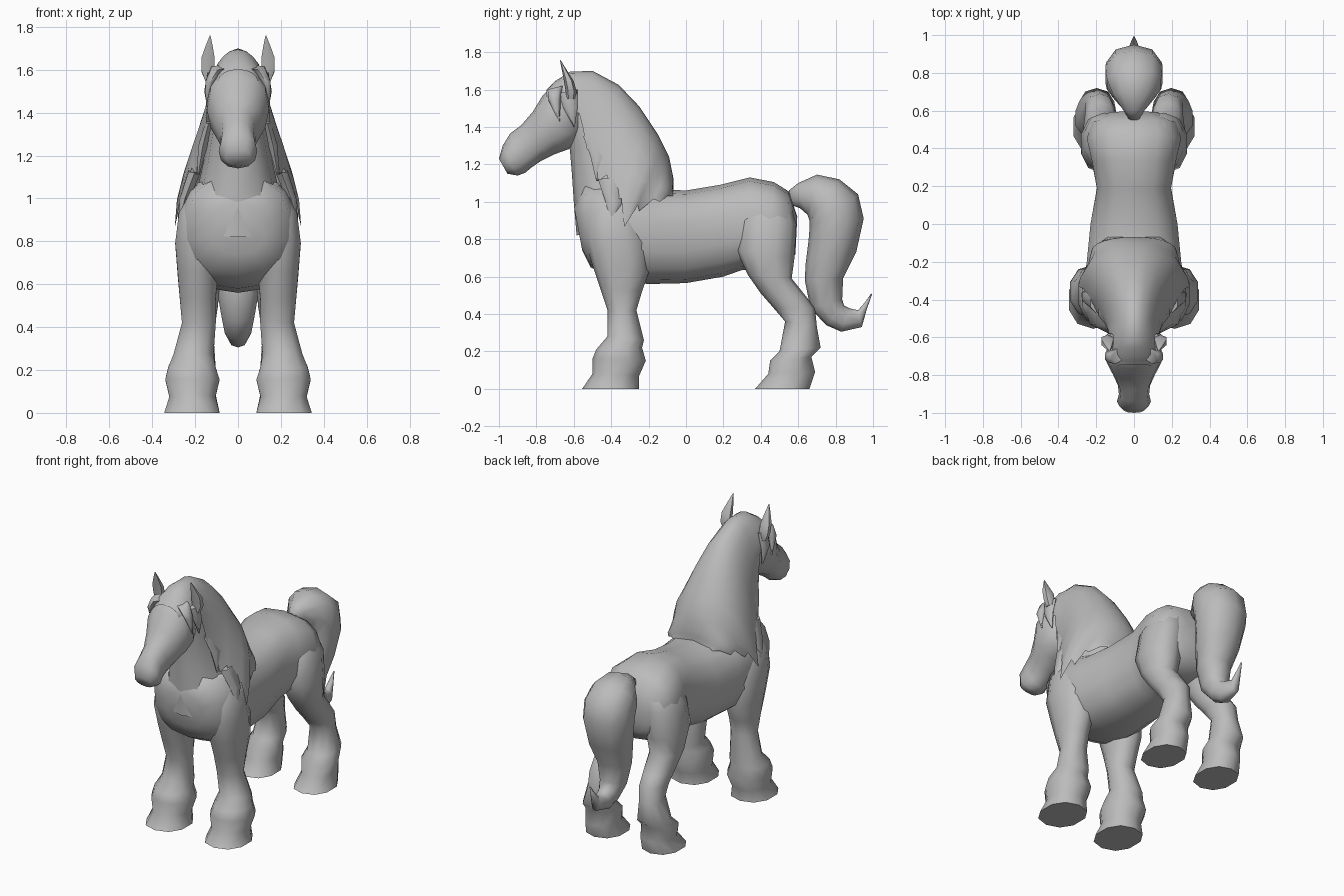
import bpy, math
from mathutils import Vector

coat = bpy.data.materials.new("grey_coat")
coat.diffuse_color = (0.5, 0.5, 0.5, 1)


def finish(name, verts, faces, angle=70):
    me = bpy.data.meshes.new(name)
    me.from_pydata(verts, [], faces)
    me.materials.append(coat)
    ob = bpy.data.objects.new(name, me)
    bpy.context.collection.objects.link(ob)
    bpy.ops.object.select_all(action='DESELECT')
    ob.select_set(True)
    bpy.context.view_layer.objects.active = ob
    bpy.ops.object.mode_set(mode='EDIT')
    bpy.ops.mesh.select_all(action='SELECT')
    bpy.ops.mesh.normals_make_consistent(inside=False)
    bpy.ops.object.mode_set(mode='OBJECT')
    bpy.ops.object.shade_smooth_by_angle(angle=math.radians(angle))
    return ob


def loft(name, rows, n=12, side=1, angle=70, power=0.9):
    """Each row: side-profile points (y0, z0) and (y1, z1), then inner and outer x."""
    verts, faces = [], []
    for y0, z0, y1, z1, xa, xb in rows:
        for k in range(n):
            a = 2 * math.pi * k / n
            c, s = math.cos(a), math.sin(a)
            c = math.copysign(abs(c) ** power, c)
            s = math.copysign(abs(s) ** power, s)
            t = (1 - c) / 2
            x = (xa + xb) / 2 + (xb - xa) / 2 * s
            verts.append((side * x, y0 + (y1 - y0) * t, z0 + (z1 - z0) * t))
    for r in range(len(rows) - 1):
        for k in range(n):
            j = (k + 1) % n
            faces.append((r * n + k, r * n + j, (r + 1) * n + j, (r + 1) * n + k))
    faces.append(tuple(range(n)))
    faces.append(tuple((len(rows) - 1) * n + k for k in range(n)))
    return finish(name, verts, faces, angle)


def centred(name, rows, **kw):
    return loft(name, [(a, b, c, d, -w, w) for a, b, c, d, w in rows], **kw)


# Barrel, chest and rump
centred("torso", [
    (-.555, .74, -.60, .98, .13), (-.51, .65, -.54, 1.10, .24), (-.38, .58, -.38, 1.12, .285),
    (-.2, .56, -.2, 1.07, .255), (0, .565, 0, 1.06, .235), (.2, .60, .18, 1.09, .20),
    (.3, .635, .34, 1.13, .225), (.42, .64, .47, 1.105, .255), (.53, .65, .55, 1.055, .225),
    (.585, .72, .595, .92, .13)], n=14, power=.8)

# Neck under the mane
centred("neck", [
    (-.585, .82, -.12, .90, .25), (-.60, 1.0, -.10, 1.04, .195), (-.61, 1.15, -.15, 1.20, .16),
    (-.62, 1.27, -.24, 1.38, .135), (-.64, 1.40, -.34, 1.52, .12), (-.66, 1.53, -.46, 1.62, .10)])

# Head from poll to muzzle
centred("head", [
    (-.55, 1.33, -.58, 1.66, .10), (-.63, 1.28, -.70, 1.635, .145), (-.70, 1.255, -.765, 1.57, .145),
    (-.78, 1.215, -.82, 1.48, .11), (-.83, 1.18, -.88, 1.41, .085), (-.86, 1.155, -.94, 1.365, .08),
    (-.90, 1.14, -.98, 1.30, .09), (-.955, 1.15, -1.0, 1.23, .06)])

# Tail: arch, full drop and flicked tip
centred("tail", [
    (.55, 1.06, .57, .98, .03), (.60, 1.10, .61, .965, .06), (.70, 1.145, .65, .93, .115),
    (.82, 1.12, .66, .90, .15), (.92, 1.04, .66, .85, .158), (.95, .91, .655, .79, .155),
    (.91, .73, .64, .67, .13), (.84, .59, .635, .58, .105), (.835, .48, .665, .43, .08),
    (.845, .445, .75, .34, .065), (.875, .43, .83, .305, .05), (.92, .42, .94, .33, .03),
    (.955, .46, .965, .42, .018), (.99, .51, .995, .505, .003)], n=10)

FRONT_LEG = [
    (-.555, 0, -.25, 0, .08, .35), (-.50, .08, -.25, .07, .10, .325), (-.50, .16, -.215, .15, .08, .345),
    (-.48, .21, -.235, .22, .10, .33), (-.42, .28, -.225, .26, .11, .305), (-.42, .42, -.265, .42, .10, .265),
    (-.46, .54, -.235, .52, .10, .275), (-.50, .66, -.20, .62, .09, .285), (-.54, .80, -.20, .78, .06, .298),
    (-.53, .94, -.24, .93, .06, .28), (-.46, 1.08, -.30, 1.06, .06, .19)]
HIND_LEG = [
    (.37, 0, .66, 0, .08, .325), (.44, .08, .69, .09, .10, .30), (.45, .15, .67, .17, .09, .315),
    (.50, .20, .72, .22, .10, .295), (.53, .36, .70, .33, .11, .26), (.47, .43, .69, .43, .10, .26),
    (.40, .51, .645, .49, .09, .265), (.33, .61, .565, .59, .08, .275), (.27, .74, .58, .70, .06, .285),
    (.29, .90, .59, .88, .05, .265), (.38, 1.06, .55, 1.02, .05, .18)]
EAR = [
    (-.64, 1.55, -.59, 1.55, .125, .155), (-.645, 1.60, -.585, 1.59, .105, .175),
    (-.655, 1.66, -.60, 1.645, .105, .175), (-.665, 1.71, -.635, 1.70, .115, .155),
    (-.675, 1.76, -.67, 1.757, .128, .132)]
# Hair locks hanging at the temple, behind the cheek and over the shoulder
LOCKS = [
    [(-.74, 1.60, -.66, 1.62, .06, .13), (-.735, 1.54, -.67, 1.55, .11, .155), (-.68, 1.43, -.675, 1.43, .14, .15)],
    [(-.68, 1.58, -.58, 1.60, .09, .145), (-.655, 1.50, -.58, 1.50, .12, .16), (-.60, 1.40, -.595, 1.40, .13, .14)],
    [(-.55, 1.35, -.42, 1.36, .12, .155), (-.51, 1.24, -.42, 1.24, .14, .19), (-.48, 1.11, -.475, 1.11, .18, .19)],
    [(-.47, 1.12, -.33, 1.14, .17, .235), (-.43, 1.0, -.34, 1.0, .22, .275), (-.40, .88, -.395, .88, .27, .28)],
]
for side, tag in ((1, "right"), (-1, "left")):
    loft("front_leg_" + tag, FRONT_LEG, n=10, side=side)
    loft("hind_leg_" + tag, HIND_LEG, n=10, side=side)
    loft("ear_" + tag, EAR, n=6, side=side, angle=50)
    for i, rows in enumerate(LOCKS):
        loft("hair_lock_%d_%s" % (i + 1, tag), rows, n=6, side=side)

# Mane: arched shell from crest line (y, z) down to a jagged rim (x, y, z)
MANE = [
    ((-.745, 1.60), (.09, -.75, 1.55)), ((-.70, 1.645), (.13, -.67, 1.52)),
    ((-.62, 1.695), (.135, -.57, 1.47)), ((-.50, 1.70), (.155, -.53, 1.28)),
    ((-.36, 1.625), (.195, -.47, 1.11)), ((-.25, 1.51), (.245, -.43, .98)),
    ((-.15, 1.36), (.295, -.33, .865)), ((-.09, 1.24), (.25, -.25, .95)),
    ((-.068, 1.13), (.225, -.14, 1.0)), ((-.068, 1.055), (.14, -.07, 1.03))]
stations = []
for i, (c, r) in enumerate(MANE):
    crest, rim = Vector((0, *c)), Vector(r)
    stations.append((crest, rim, 1))
    if i + 1 < len(MANE):
        c2, r2 = Vector((0, *MANE[i + 1][0])), Vector(MANE[i + 1][1])
        stations.append(((crest + c2) / 2, (rim + r2) / 2, .88 if i > 2 else .97))
STEPS = 6
verts, faces = [], []
for crest, rim, reach in stations:
    for k in range(-STEPS, STEPS + 1):
        a = k / STEPS * math.pi / 2
        if abs(k) == STEPS:
            a *= reach
        d = (rim - crest) * (1 - math.cos(a))
        verts.append((rim.x * math.sin(a), crest.y + d.y, crest.z + d.z))
w = 2 * STEPS + 1
for r in range(len(stations) - 1):
    for k in range(w - 1):
        faces.append((r * w + k, r * w + k + 1, (r + 1) * w + k + 1, (r + 1) * w + k))
mane = finish("mane", verts, faces)
